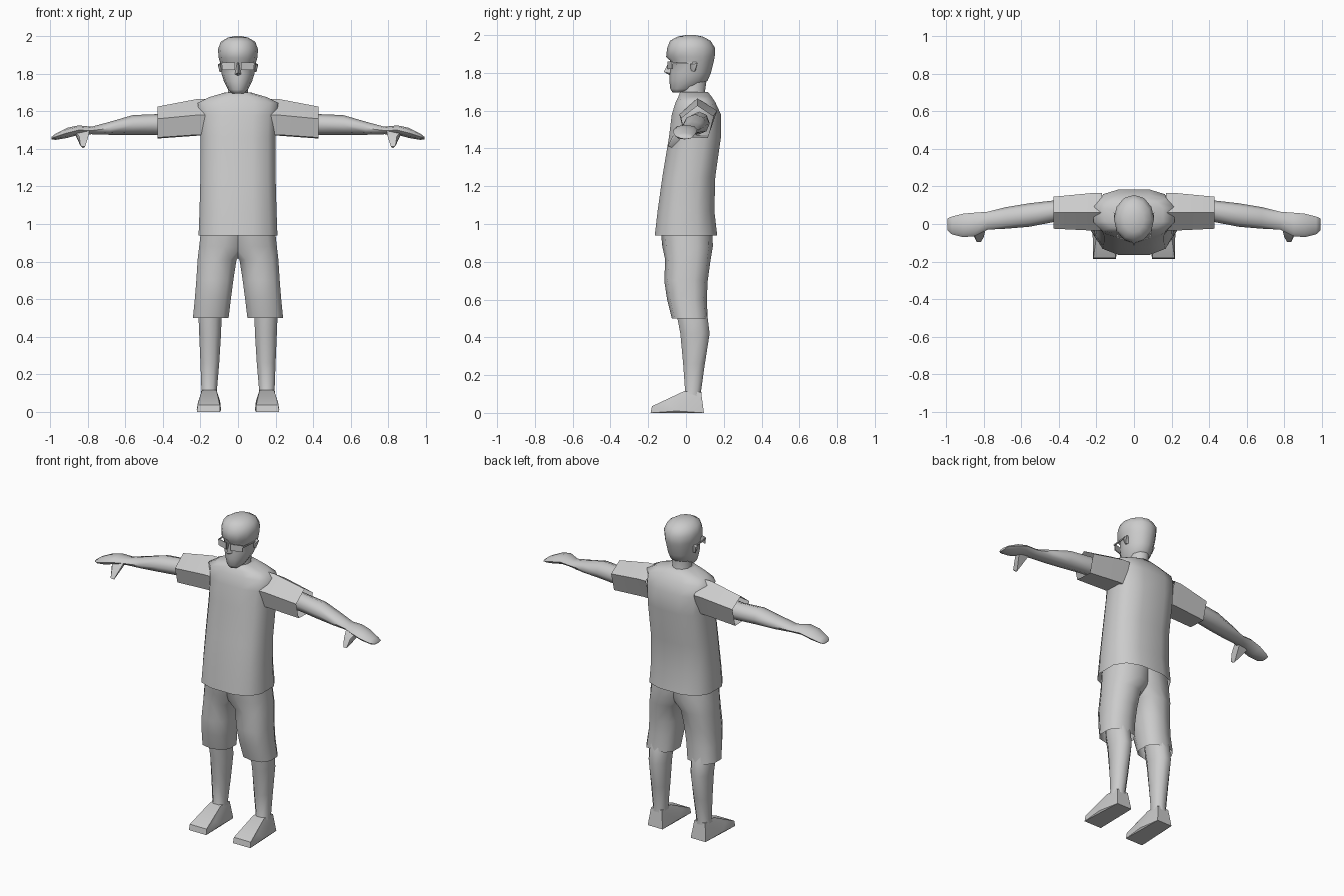
import bpy, bmesh, math
from mathutils import Vector

clay = bpy.data.materials.new("light_grey")
clay.diffuse_color = (0.6, 0.6, 0.6, 1)


def outline(n, power, turn):
    """Rounded polygon scaled to fill -1..1 on both axes."""
    pts = []
    for i in range(n):
        a = 2 * math.pi * (i + turn) / n
        c, s = math.cos(a), math.sin(a)
        pts.append((math.copysign(abs(c) ** power, c), math.copysign(abs(s) ** power, s)))
    mu = max(abs(p[0]) for p in pts)
    mv = max(abs(p[1]) for p in pts)
    return [(u / mu, v / mv) for u, v in pts]


def finish(name, bm, mirror, angle=70):
    bmesh.ops.recalc_face_normals(bm, faces=bm.faces)
    me = bpy.data.meshes.new(name)
    bm.to_mesh(me)
    bm.free()
    ob = bpy.data.objects.new(name, me)
    bpy.context.collection.objects.link(ob)
    me.materials.append(clay)
    if mirror:
        ob.modifiers.new("other_side", 'MIRROR')
    bpy.ops.object.select_all(action='DESELECT')
    ob.select_set(True)
    bpy.context.view_layer.objects.active = ob
    bpy.ops.object.shade_smooth_by_angle(angle=math.radians(angle))
    return ob


def loft(name, axis, rings, n=10, power=0.8, turn=0.5, start=False, end=False, mirror=False):
    """Skin rings (position, u min, u max, v min, v max) along z (u=x, v=y) or x (u=y, v=z)."""
    bm = bmesh.new()
    shape = outline(n, power, turn)
    loops = []
    for p, u0, u1, v0, v1 in rings:
        loop = []
        for u, v in shape:
            a = (u0 + u1) / 2 + u * (u1 - u0) / 2
            b = (v0 + v1) / 2 + v * (v1 - v0) / 2
            loop.append(bm.verts.new((a, b, p) if axis == 'z' else (p, a, b)))
        loops.append(loop)
    for lo, hi in zip(loops, loops[1:]):
        for i in range(n):
            j = (i + 1) % n
            bm.faces.new((lo[i], lo[j], hi[j], hi[i]))
    if start:
        bm.faces.new(loops[0])
    if end:
        bm.faces.new(loops[-1])
    return finish(name, bm, mirror)


def solid(name, points, mirror=False, angle=50):
    """Convex solid around a few corner points."""
    bm = bmesh.new()
    for p in points:
        bm.verts.new(p)
    bmesh.ops.convex_hull(bm, input=bm.verts)
    return finish(name, bm, mirror, angle)


# Shirt body, open at the hem
loft("shirt", 'z', [
    (0.94, -.21, .21, -.165, .165), (1.07, -.205, .205, -.15, .15),
    (1.25, -.20, .20, -.125, .155), (1.46, -.20, .20, -.09, .185),
    (1.58, -.205, .205, -.075, .185), (1.645, -.215, .215, -.055, .155),
    (1.675, -.155, .155, -.04, .135), (1.70, -.07, .07, -.03, .115)],
    n=12, power=0.72, end=True)

# Short sleeves, pentagonal and open at the cuff
bm = bmesh.new()
cuff = [(.06, 1.625), (.145, 1.57), (.115, 1.455), (0, 1.46), (-.025, 1.56)]
root = [(.06, 1.665), (.165, 1.60), (.12, 1.47), (-.01, 1.475), (-.035, 1.58)]
loops = [[bm.verts.new((x, y, z)) for y, z in ring]
         for x, ring in ((.17, root), (.22, root), (.43, cuff))]
for lo, hi in zip(loops, loops[1:]):
    for i in range(5):
        j = (i + 1) % 5
        bm.faces.new((lo[i], lo[j], hi[j], hi[i]))
finish("sleeve", bm, True, 60)

# Arm running into a flat mitten hand
loft("arm", 'x', [
    (.36, .015, .125, 1.475, 1.595), (.43, .01, .125, 1.475, 1.585),
    (.56, -.015, .11, 1.475, 1.58), (.68, -.025, .09, 1.475, 1.545),
    (.78, -.03, .065, 1.478, 1.518), (.85, -.065, .06, 1.475, 1.525),
    (.91, -.07, .055, 1.458, 1.512), (.97, -.055, .04, 1.448, 1.482),
    (.992, -.035, .03, 1.450, 1.465)],
    n=8, power=1, turn=0, end=True, mirror=True)
# Thumb
solid("thumb", [
    (.79, -.03, 1.50), (.87, -.03, 1.50), (.80, .0, 1.48), (.87, .0, 1.48),
    (.80, -.07, 1.455), (.845, -.07, 1.465), (.81, -.05, 1.44),
    (.815, -.095, 1.412), (.838, -.095, 1.415), (.825, -.075, 1.403)], True)

# Shorts: two overlapping trouser legs
loft("shorts_leg", 'z', [
    (.50, .05, .24, -.075, .115), (.60, .038, .23, -.10, .11),
    (.70, .025, .222, -.115, .115), (.81, .008, .215, -.11, .13),
    (.88, -.06, .207, -.125, .142), (.98, -.08, .195, -.135, .14)],
    n=10, power=0.8, mirror=True)

# Lower leg
loft("leg", 'z', [
    (.06, .11, .20, -.03, .085), (.12, .112, .195, -.005, .08),
    (.26, .10, .20, -.015, .10), (.42, .09, .207, -.03, .125),
    (.50, .088, .21, -.045, .115), (.56, .09, .205, -.05, .10)],
    n=8, power=0.9, end=True, mirror=True)
# Foot
solid("foot", [
    (.095, -.187, 0), (.218, -.187, 0), (.10, .095, 0), (.205, .095, 0),
    (.097, -.18, .035), (.216, -.18, .035), (.095, -.10, .055), (.212, -.10, .055),
    (.115, -.01, .115), (.192, -.01, .115), (.115, .08, .11), (.192, .08, .11),
    (.09, -.05, .01), (.22, -.05, .01)], True, 40)

# Neck
loft("neck", 'z', [
    (1.66, -.065, .065, -.035, .115), (1.70, -.052, .052, -.03, .10),
    (1.80, -.06, .06, -.03, .115)], n=10, power=1)
# Head, with the hair edge stepping out over the brow
loft("head", 'z', [
    (1.695, -.03, .03, -.07, -.005), (1.715, -.052, .052, -.083, .06),
    (1.76, -.075, .075, -.088, .115), (1.80, -.088, .088, -.088, .132),
    (1.865, -.097, .097, -.084, .148), (1.885, -.103, .103, -.105, .152),
    (1.93, -.107, .107, -.10, .155), (1.97, -.092, .092, -.085, .13),
    (1.992, -.055, .055, -.045, .09), (2.0, -.02, .02, .0, .05)],
    n=12, power=1, turn=0, start=True, end=True)
# Nose
solid("nose", [(-.022, -.07, 1.795), (.022, -.07, 1.795), (0, -.118, 1.805),
               (0, -.07, 1.78), (-.01, -.07, 1.86), (.01, -.07, 1.86), (0, -.09, 1.86)])
# Glasses: lens plate and side arm
solid("lens", [(x, y + d, z) for x, y in ((.015, -.098), (.085, -.075))
               for d in (0, .006) for z in (1.82, 1.86)], True, 30)
solid("glasses_arm", [(x, y, z) for x, y in ((.085, -.075), (.101, .035), (.091, -.075), (.096, .035))
                      for z in (1.848, 1.856)], True, 30)
# Ear
solid("ear", [(.088, .02, 1.86), (.088, .055, 1.86), (.108, .06, 1.85), (.105, .025, 1.845),
              (.085, .025, 1.81), (.098, .045, 1.808), (.085, .05, 1.81)], True)
